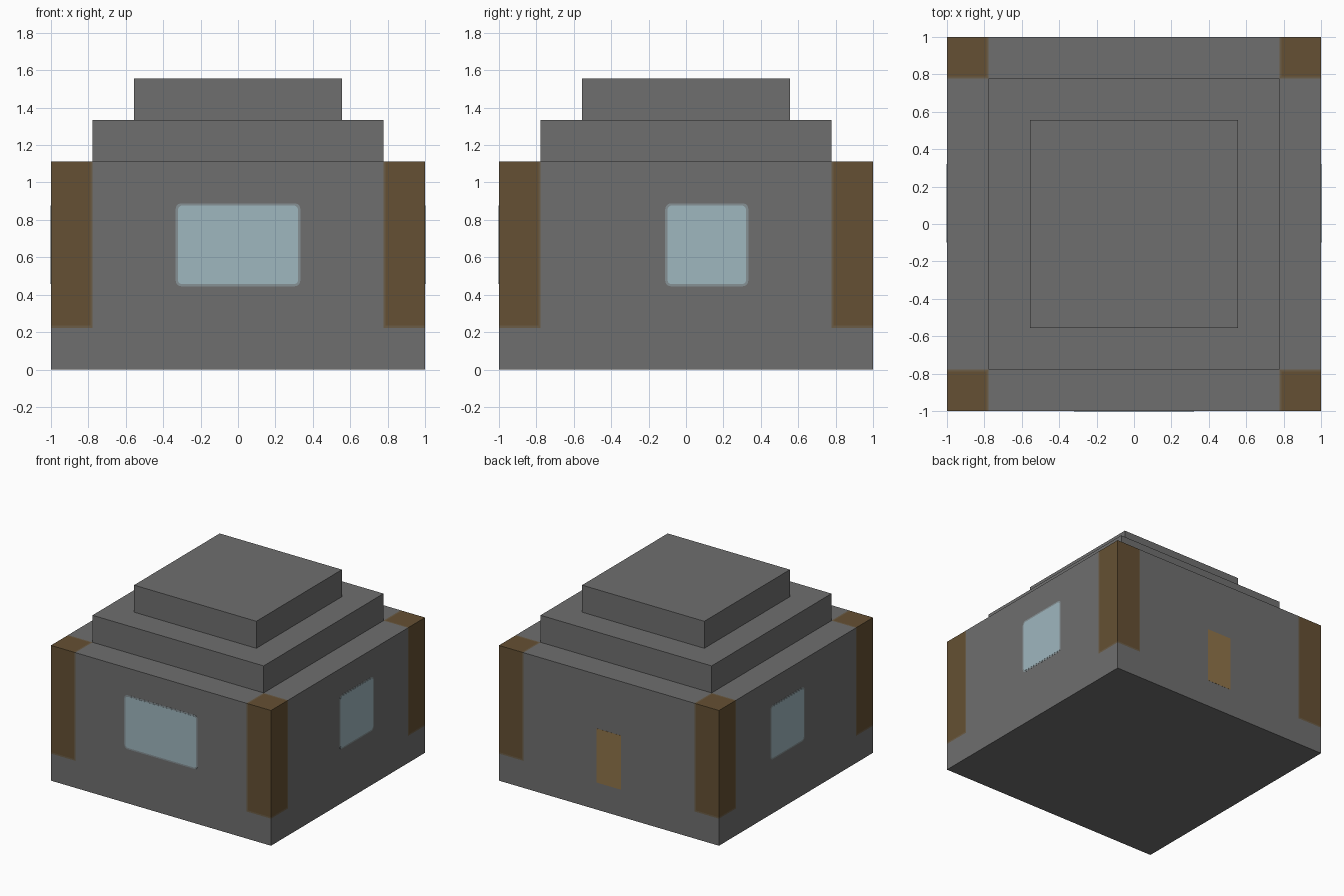
import bpy
import bmesh
from mathutils import Matrix, Vector
from math import radians

if "Cube" in bpy.data.objects:
    bpy.data.objects.remove(bpy.data.objects["Cube"])

U = 2 / 9        # one building block
RIM = 0.012      # width of the soft edge around painted areas


def material(name, rgb):
    """Flat material from 8-bit display values."""
    linear = [((c / 255 + 0.055) / 1.055) ** 2.4 for c in rgb]
    mat = bpy.data.materials.new(name)
    mat.use_nodes = True
    mat.diffuse_color = (*linear, 1)
    mat.node_tree.nodes["Principled BSDF"].inputs["Base Color"].default_value = (*linear, 1)
    return mat


stone = material("stone grey", (111, 111, 111))
wood = material("dark wood", (101, 80, 51))
wood_edge = material("wood edge", (107, 92, 70))
glass = material("pale glass", (159, 183, 191))
glass_edge = material("glass edge", (134, 145, 149))
door_wood = material("door wood", (144, 116, 73))


def add_object(name, bm, *mats):
    mesh = bpy.data.meshes.new(name)
    bm.to_mesh(mesh)
    bm.free()
    for mat in mats:
        mesh.materials.append(mat)
    obj = bpy.data.objects.new(name, mesh)
    bpy.context.collection.objects.link(obj)
    return obj


def box(half, bottom, top):
    bm = bmesh.new()
    bmesh.ops.create_cube(bm, size=2)
    for v in bm.verts:
        v.co = (v.co.x * half, v.co.y * half, top if v.co.z > 0 else bottom)
    return bm


def plate(name, rect, angle, thickness, radius, mat):
    """Thin rounded plate on the wall turned by angle from the front."""
    left, right, bottom, top = rect
    bm = bmesh.new()
    corners = [(left, bottom), (right, bottom), (right, top), (left, top)]
    face = bm.faces.new([bm.verts.new((x, -1, z)) for x, z in corners])
    if radius:
        bmesh.ops.bevel(bm, geom=bm.verts[:], offset=radius, segments=3,
                        profile=0.5, affect='VERTICES')
    grown = bmesh.ops.extrude_face_region(bm, geom=bm.faces[:])
    moved = [g for g in grown["geom"] if isinstance(g, bmesh.types.BMVert)]
    bmesh.ops.translate(bm, verts=moved, vec=(0, -thickness, 0))
    bmesh.ops.recalc_face_normals(bm, faces=bm.faces[:])
    bmesh.ops.transform(bm, matrix=Matrix.Rotation(radians(angle), 4, 'Z'), verts=bm.verts[:])
    return add_object(name, bm, mat)


# Walls, cut so that the four corner posts are faces of the same block
walls = box(1, 0, 5 * U)
post = 3.5 * U
cuts = [(Vector((0, 0, 1)), U), (Vector((0, 0, 1)), U + RIM)]
for axis in (Vector((1, 0, 0)), Vector((0, 1, 0))):
    for side in (-1, 1):
        cuts += [(axis * side, post), (axis * side, post + RIM)]
for normal, distance in cuts:
    bmesh.ops.bisect_plane(walls, geom=walls.verts[:] + walls.edges[:] + walls.faces[:],
                           plane_co=normal * distance, plane_no=normal)
for face in walls.faces:
    c = face.calc_center_median()
    depth = min(min(abs(c.x), abs(c.y)) - post, c.z - U)
    face.material_index = 0 if depth < 0 else (2 if depth < RIM else 1)
add_object("walls", walls, stone, wood, wood_edge)

# Stepped roof
add_object("lower_roof", box(3.5 * U, 5 * U, 6 * U), stone)
add_object("upper_roof", box(2.5 * U, 6 * U, 7 * U), stone)

# Windows: (name, left edge, right edge, wall angle), in blocks
windows = [("front_window", -1.5, 1.5, 0),
           ("east_window", -0.5, 1.5, 90),
           ("west_window", -1.5, 0.5, -90)]
for name, a, b, angle in windows:
    left, right, bottom, top = a * U, b * U, 2 * U, 4 * U
    plate(name + "_edge", (left, right, bottom, top), angle, 0.001, 0.03, glass_edge)
    plate(name + "_glass", (left + RIM, right - RIM, bottom + RIM, top - RIM),
          angle, 0.002, 0.022, glass)

# Door in the back wall
plate("back_door", (-U / 2, U / 2, U, 3 * U), 180, 0.001, 0, door_wood)
